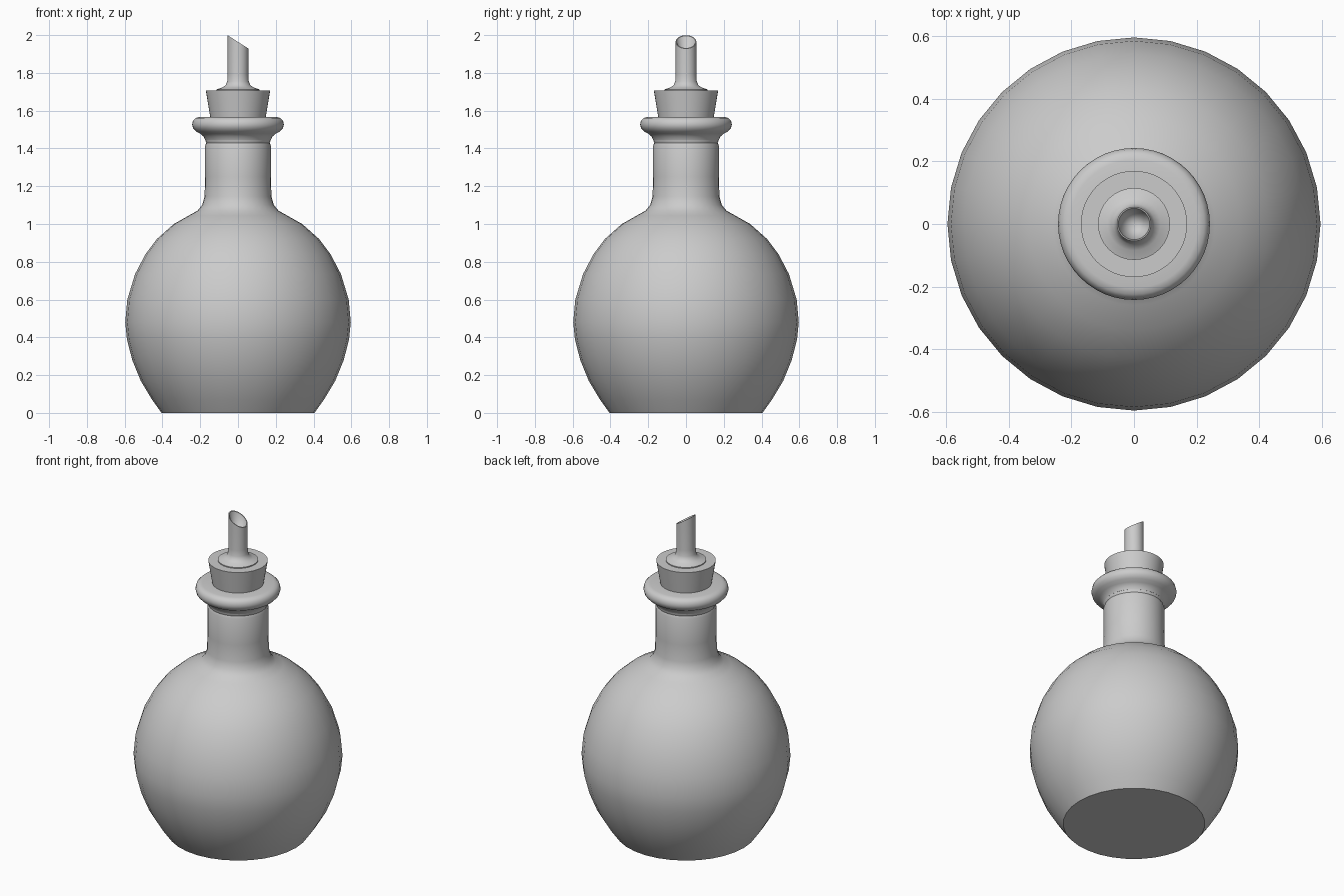
import bpy, bmesh, math

cube = bpy.data.objects.get("Cube")
if cube:
    bpy.data.objects.remove(cube, do_unlink=True)

# single plain grey
GREY = (0.6, 0.6, 0.6, 1.0)
grey = bpy.data.materials.new("plain grey")
grey.diffuse_color = GREY
grey.use_nodes = True
grey.node_tree.nodes["Principled BSDF"].inputs["Base Color"].default_value = GREY


def lathe(name, profile, segments, shape=None, angle=35):
    """Revolve (radius, z) points around the z axis; radius 0 makes a pole."""
    bm = bmesh.new()
    rings = []
    for r, z in profile:
        if r == 0:
            rings.append([bm.verts.new((0, 0, z))])
            continue
        ring = []
        for i in range(segments):
            a = 2 * math.pi * i / segments
            ring.append(bm.verts.new((r * math.cos(a), r * math.sin(a), z)))
        rings.append(ring)
    for lo, hi in zip(rings, rings[1:]):
        for i in range(segments):
            j = (i + 1) % segments
            if len(lo) == 1:
                bm.faces.new((lo[0], hi[j], hi[i]))
            elif len(hi) == 1:
                bm.faces.new((lo[i], lo[j], hi[0]))
            else:
                bm.faces.new((lo[i], lo[j], hi[j], hi[i]))
    if shape:
        for v in bm.verts:
            shape(v)
    bmesh.ops.recalc_face_normals(bm, faces=bm.faces)
    mesh = bpy.data.meshes.new(name)
    bm.to_mesh(mesh)
    bm.free()
    mesh.materials.append(grey)
    obj = bpy.data.objects.new(name, mesh)
    bpy.context.collection.objects.link(obj)
    bpy.ops.object.select_all(action='DESELECT')
    obj.select_set(True)
    bpy.context.view_layer.objects.active = obj
    bpy.ops.object.shade_smooth_by_angle(angle=math.radians(angle))
    return obj


# round body with flat base, shoulder and neck
lathe("bottle_body", [
    (0, 0), (0.405, 0), (0.455, 0.07), (0.515, 0.17), (0.56, 0.28),
    (0.588, 0.39), (0.597, 0.48), (0.586, 0.60), (0.545, 0.735),
    (0.49, 0.84), (0.43, 0.92), (0.34, 1.0), (0.26, 1.045),
    (0.215, 1.07), (0.19, 1.10), (0.177, 1.145), (0.174, 1.25),
    (0.174, 1.415), (0.168, 1.43), (0.174, 1.445), (0.174, 1.46),
    (0, 1.46)], 32)

# rolled lip at the mouth
lathe("bottle_lip", [
    (0.14, 1.44), (0.174, 1.445), (0.182, 1.463), (0.20, 1.478),
    (0.222, 1.49), (0.238, 1.508), (0.243, 1.527), (0.238, 1.548),
    (0.225, 1.561), (0.205, 1.566), (0.13, 1.566)], 48)

# tapered stopper
lathe("stopper", [
    (0, 1.50), (0.136, 1.50), (0.147, 1.566), (0.17, 1.706), (0, 1.706)], 48)


# pouring spout with flange, slanted tip and tapering bore
def slant_tip(v):
    if v.co.z > 1.9:
        v.co.z -= 0.64 * v.co.x


lathe("pouring_spout", [
    (0, 1.70), (0.115, 1.70), (0.115, 1.712), (0.085, 1.722),
    (0.066, 1.734), (0.057, 1.755), (0.055, 1.79), (0.055, 1.964),
    (0.050, 1.964), (0, 1.80)], 32, slant_tip)
